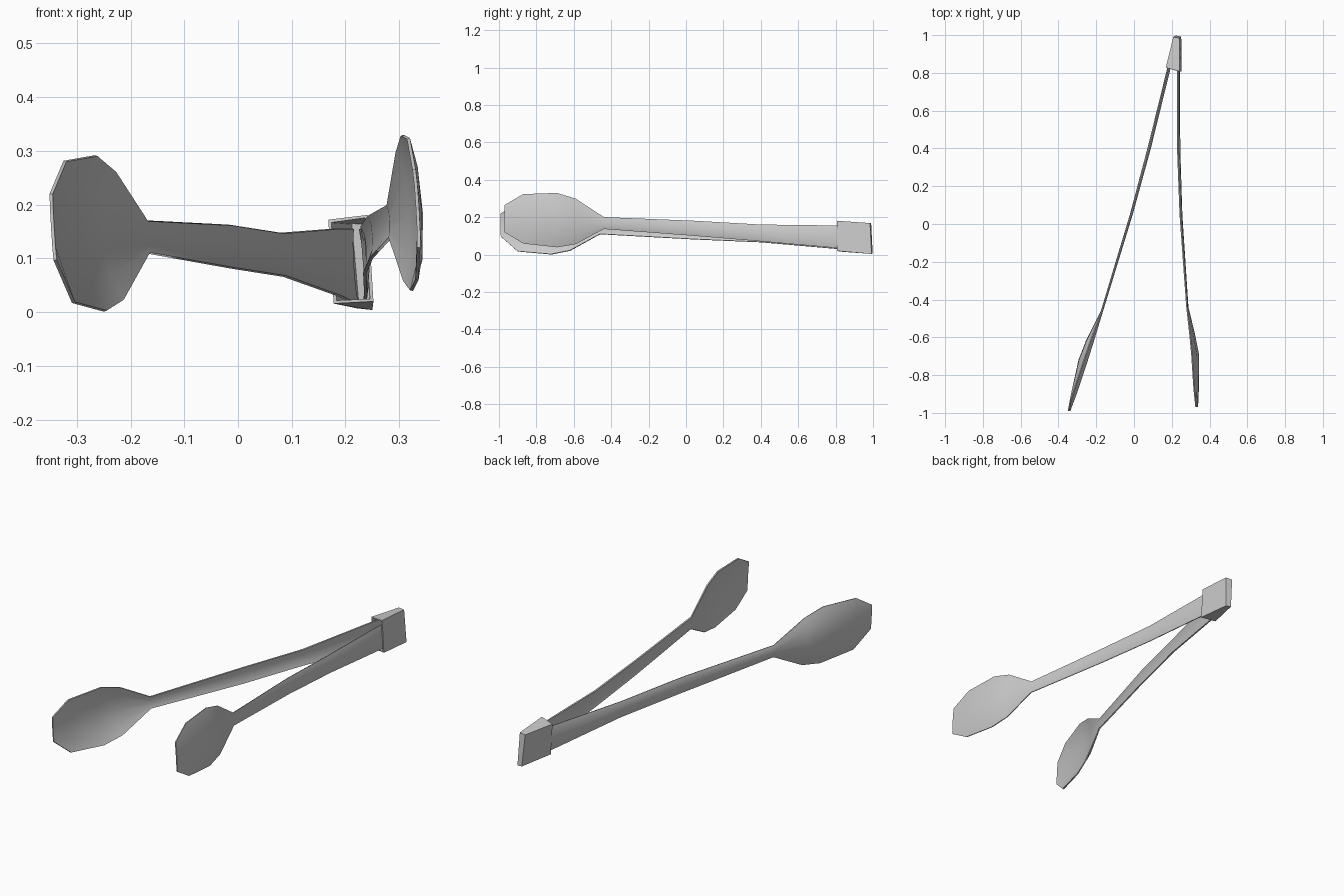
import bpy, bmesh

TILT = 0.06   # the whole tool leans slightly about its length
T_STEPS = (-1, -0.6, 0, 0.6, 1)


def finish(bm, name, thickness, offset, angle):
    bmesh.ops.recalc_face_normals(bm, faces=bm.faces)
    me = bpy.data.meshes.new(name)
    bm.to_mesh(me)
    bm.free()
    ob = bpy.data.objects.new(name, me)
    bpy.context.collection.objects.link(ob)
    m = ob.modifiers.new("sheet_thickness", 'SOLIDIFY')
    m.thickness = thickness
    m.offset = offset
    bpy.ops.object.select_all(action='DESELECT')
    ob.select_set(True)
    bpy.context.view_layer.objects.active = ob
    bpy.ops.object.modifier_apply(modifier=m.name)
    bpy.ops.object.shade_smooth_by_angle(angle=angle)
    return ob


def arm(name, stations, side):
    """Loft a bowed sheet through stations (x, y, z low, z high, outward bulge)."""
    bm = bmesh.new()
    rows = []
    for x, y, lo, hi, bulge in stations:
        mid, h = (lo + hi) / 2, (hi - lo) / 2
        rows.append([bm.verts.new((x - TILT * t * h + side * bulge * (1 - abs(t) ** 3),
                                   y, mid + t * h)) for t in T_STEPS])
    for a, b in zip(rows, rows[1:]):
        for i in range(len(T_STEPS) - 1):
            bm.faces.new((a[i], a[i + 1], b[i + 1], b[i]))
    return finish(bm, name, 0.006, 0, 0.7)


# Left arm with its spoon head
arm("left_arm", [
    (0.217, 0.94, 0.015, 0.155, 0.004),
    (0.186, 0.82, 0.030, 0.155, 0.008),
    (0.084, 0.40, 0.067, 0.147, 0.010),
    (-0.012, 0.05, 0.082, 0.162, 0.007),
    (-0.168, -0.46, 0.110, 0.170, 0.004),
    (-0.222, -0.62, 0.022, 0.262, 0.030),
    (-0.255, -0.72, 0.002, 0.291, 0.036),
    (-0.314, -0.90, 0.018, 0.281, 0.015),
    (-0.344, -0.99, 0.097, 0.220, 0.001)], -1)

# Right arm with its spoon head
arm("right_arm", [
    (0.232, 0.94, 0.015, 0.155, 0.004),
    (0.234, 0.82, 0.035, 0.155, 0.006),
    (0.233, 0.40, 0.072, 0.160, 0.009),
    (0.246, 0.05, 0.101, 0.180, 0.007),
    (0.281, -0.44, 0.138, 0.200, 0.004),
    (0.303, -0.59, 0.057, 0.298, 0.018),
    (0.314, -0.69, 0.040, 0.329, 0.027),
    (0.325, -0.87, 0.060, 0.323, 0.014),
    (0.332, -0.97, 0.120, 0.265, 0.002)], 1)

# Tapered hinge sleeve, open towards the arms
bm = bmesh.new()
front = [(0.178, 0.828, 0.016), (0.252, 0.808, 0.020), (0.242, 0.808, 0.181), (0.168, 0.828, 0.172)]
back = [(0.222, 0.998, 0.007), (0.250, 0.992, 0.004), (0.242, 0.984, 0.169), (0.208, 0.990, 0.168)]
f = [bm.verts.new(p) for p in front]
b = [bm.verts.new(p) for p in back]
for i in range(4):
    j = (i + 1) % 4
    bm.faces.new((f[i], f[j], b[j], b[i]))
bm.faces.new(b)
finish(bm, "hinge_sleeve", 0.008, -1, 0.6)
